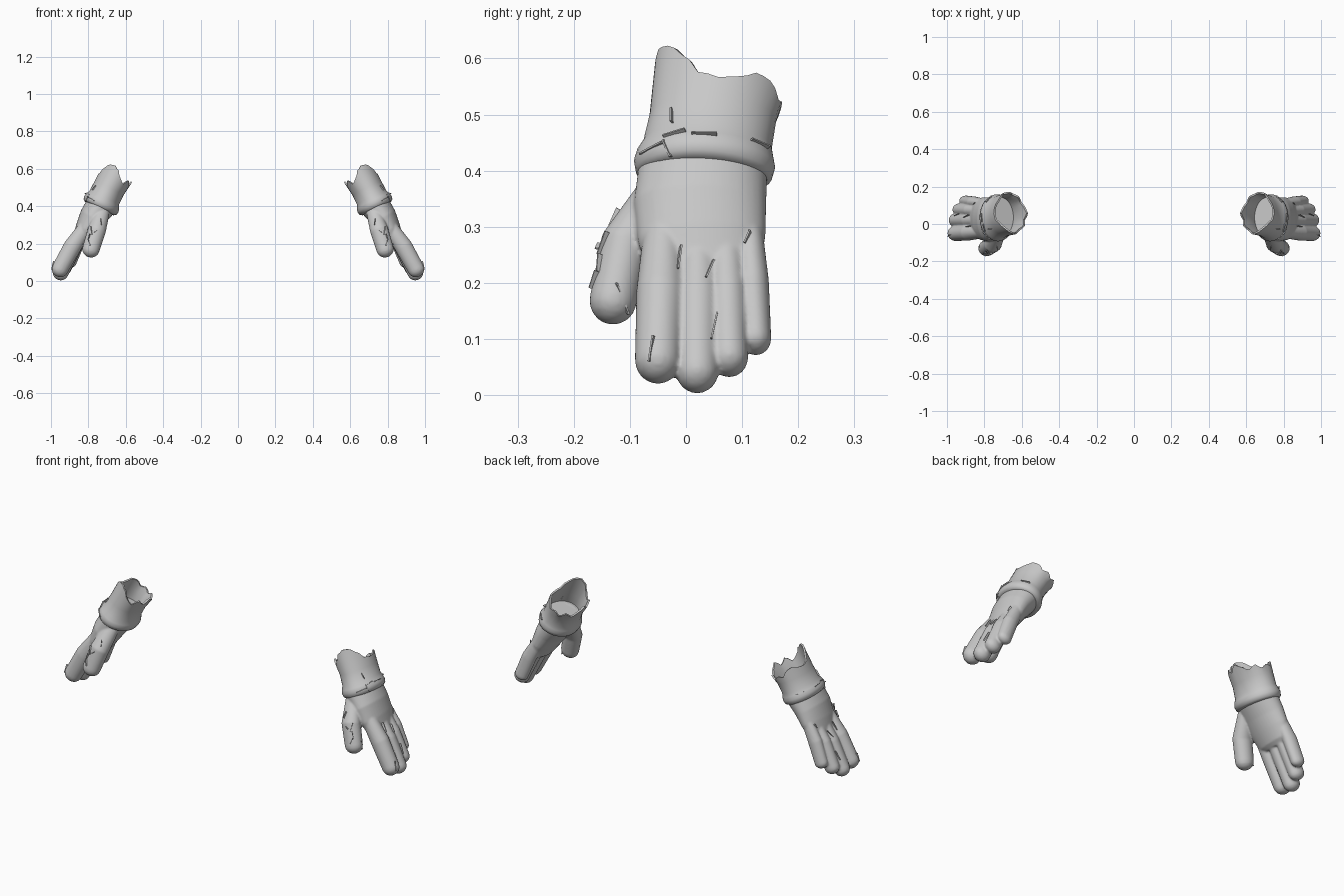
import bpy, bmesh, math
from mathutils import Vector
from mathutils.bvhtree import BVHTree

cube = bpy.data.objects.get("Cube")
if cube:
    bpy.data.objects.remove(cube, do_unlink=True)

GREY = (0.58, 0.58, 0.58, 1)
fabric = bpy.data.materials.new("grey_fabric")
fabric.use_nodes = True
fabric.diffuse_color = GREY
for node in fabric.node_tree.nodes:
    if node.type == 'BSDF_PRINCIPLED':
        node.inputs["Base Color"].default_value = GREY

SEG = 40
CUFF_AXIS = Vector((-0.43, 0.05, 0.9)).normalized()


def loft(bm, rings, axis=None, lift=None):
    """Skin elliptical rings (centre, thickness, width, lift weight), capping both ends."""
    loops = []
    for i, (c, a, b, weight) in enumerate(rings):
        t = axis
        if t is None:
            before, after = rings[max(i - 1, 0)][0], rings[min(i + 1, len(rings) - 1)][0]
            t = (after - before).normalized()
        n = Vector((0, 1, 0)).cross(t).normalized()
        if n.x < 0:
            n = -n
        w = n.cross(t).normalized()
        if w.y < 0:
            w = -w
        loop = []
        for k in range(SEG):
            ang = math.tau * k / SEG
            p = c + n * a * math.cos(ang) + w * b * math.sin(ang)
            if weight:
                p += t * lift(k) * weight
            loop.append(bm.verts.new(p))
        loops.append(loop)
    faces = [bm.faces.new(loops[0]), bm.faces.new(loops[-1])]
    for low, high in zip(loops, loops[1:]):
        for k in range(SEG):
            m = (k + 1) % SEG
            faces.append(bm.faces.new((low[k], low[m], high[m], high[k])))
    bmesh.ops.recalc_face_normals(bm, faces=faces)


def digit(bm, path, a, b):
    """Tapered tube along a path with a rounded tip."""
    pts = [Vector(p) for p in path]
    along = (pts[-1] - pts[-2]).normalized()
    rings = [(p, a * f, b * f, 0) for p, f in zip(pts, (0.85, 1.06, 1))]
    for deg in (20, 40, 60, 75, 86):
        s, c = math.sin(math.radians(deg)), math.cos(math.radians(deg))
        rings.append((pts[-1] + along * b * s, a * c, b * c, 0))
    loft(bm, rings)


def finish(bm, name, side):
    """Turn the mesh into an object, mirrored for the right hand."""
    mesh = bpy.data.meshes.new(name)
    copy = bm.copy()
    if side < 0:
        bmesh.ops.scale(copy, vec=(-1, 1, 1), verts=copy.verts)
        bmesh.ops.reverse_faces(copy, faces=copy.faces)
    copy.to_mesh(mesh)
    copy.free()
    mesh.materials.append(fabric)
    ob = bpy.data.objects.new(name, mesh)
    bpy.context.collection.objects.link(ob)
    return ob


# Palm and back of the hand
hand = bmesh.new()
palm = [(0.715, 0.035, 0.44, 0.072, 0.1), (0.735, 0.03, 0.4, 0.08, 0.115),
        (0.778, 0.025, 0.34, 0.072, 0.118), (0.81, 0.028, 0.28, 0.06, 0.114),
        (0.84, 0.032, 0.22, 0.045, 0.1), (0.85, 0.032, 0.2, 0.03, 0.08)]
loft(hand, [(Vector(p[:3]), p[3], p[4], 0) for p in palm])

# Index, middle, ring and little finger: base y, tip x, y, z, half thickness, half width
for base_y, x, y, z, a, b in ((-0.04, 0.953, -0.05, 0.062, 0.045, 0.041),
                              (0.022, 0.95, 0.02, 0.042, 0.042, 0.038),
                              (0.07, 0.932, 0.077, 0.067, 0.04, 0.034),
                              (0.112, 0.9, 0.124, 0.1, 0.036, 0.028)):
    base = Vector((0.805, base_y, 0.3))
    tip = Vector((x, y, z))
    mid = base.lerp(tip, 0.5) + Vector((0.006, 0, 0.003))
    digit(hand, (base, mid, tip), a, b)

# Thumb
digit(hand, ((0.725, -0.045, 0.37), (0.755, -0.108, 0.27), (0.787, -0.13, 0.168)), 0.046, 0.042)

# Cuff with rolled hem, torn rim and hollow inside
TEAR = (-3, -2.5, -1, -1.5, -4, -3, -4.5, -2, -3.5, -1,
        1.5, -1.5, 1, -2, 0, 3.5, 5, 4.5, 2, -2)


def torn(k):
    i = k // 2
    nxt = TEAR[(i + 1) % len(TEAR)]
    return (TEAR[i] if k % 2 == 0 else (TEAR[i] * 0.65 + nxt * 0.35)) / 100


outer = [(0.742, 0.031, 0.388, 0.084, 0.112), (0.738, 0.032, 0.395, 0.097, 0.122),
         (0.73, 0.033, 0.412, 0.101, 0.126), (0.723, 0.034, 0.428, 0.096, 0.122),
         (0.715, 0.038, 0.445, 0.087, 0.115), (0.69, 0.048, 0.495, 0.086, 0.113),
         (0.655, 0.058, 0.555, 0.091, 0.115)]
rings = [(Vector(p[:3]), p[3], p[4], 0) for p in outer]
rings[-1] = rings[-1][:3] + (1,)
rings += [(c, a - 0.009, b - 0.009, w) for c, a, b, w in reversed(rings[4:])]
cuff = bmesh.new()
loft(cuff, rings, CUFF_AXIS, torn)

# Loose slivers of cloth standing on the surface: start and end (side, height)
SIDE_SLIVERS = ((-0.08, 0.43, -0.04, 0.45), (-0.04, 0.46, 0, 0.47), (0.01, 0.466, 0.055, 0.463),
                (0.115, 0.455, 0.145, 0.44), (-0.04, 0.455, -0.025, 0.425),
                (-0.025, 0.51, -0.024, 0.485), (-0.015, 0.225, -0.01, 0.265),
                (0.035, 0.21, 0.048, 0.24), (0.045, 0.1, 0.055, 0.145),
                (-0.065, 0.06, -0.057, 0.105), (-0.125, 0.2, -0.105, 0.145),
                (0.105, 0.27, 0.115, 0.29), (-0.155, 0.22, -0.15, 0.25))
FRONT_SLIVERS = ((0.73, 0.3, 0.735, 0.33), (0.78, 0.25, 0.785, 0.29),
                 (0.755, 0.27, 0.77, 0.26), (0.79, 0.19, 0.8, 0.22))
trees = [BVHTree.FromBMesh(hand), BVHTree.FromBMesh(cuff)]


def hit(start, direction):
    found = [t.ray_cast(start, direction) for t in trees]
    found = [f for f in found if f[0] is not None]
    return min(found, key=lambda f: f[3]) if found else None


slivers = bmesh.new()
jobs = [(Vector((2, p[0], p[1])), Vector((2, p[2], p[3])), Vector((-1, 0, 0))) for p in SIDE_SLIVERS]
jobs += [(Vector((p[0], -2, p[1])), Vector((p[2], -2, p[3])), Vector((0, 1, 0))) for p in FRONT_SLIVERS]
for start, end, direction in jobs:
    h, g = hit(start, direction), hit(end, direction)
    if h and g:
        n = (h[1] + g[1]).normalized()
        slivers.faces.new([slivers.verts.new(p) for p in (
            h[0] - n * 0.01, g[0] - n * 0.01, g[0] + n * 0.009, h[0] + n * 0.006)])

# Left and right gloves
for side, label in ((1, "left"), (-1, "right")):
    ob = finish(hand, label + "_glove_hand", side)
    remesh = ob.modifiers.new("fuse", 'REMESH')
    remesh.mode = 'VOXEL'
    remesh.voxel_size = 0.005
    remesh.use_smooth_shade = True
    soften = ob.modifiers.new("soften", 'SMOOTH')
    soften.factor = 0.5
    soften.iterations = 4

    ob = finish(cuff, label + "_glove_cuff", side)
    bpy.ops.object.select_all(action='DESELECT')
    ob.select_set(True)
    bpy.context.view_layer.objects.active = ob
    bpy.ops.object.shade_smooth_by_angle(angle=math.radians(50))

    ob = finish(slivers, label + "_cloth_slivers", side)
    thick = ob.modifiers.new("thickness", 'SOLIDIFY')
    thick.thickness = 0.003
    thick.offset = 0

for bm in (hand, cuff, slivers):
    bm.free()
